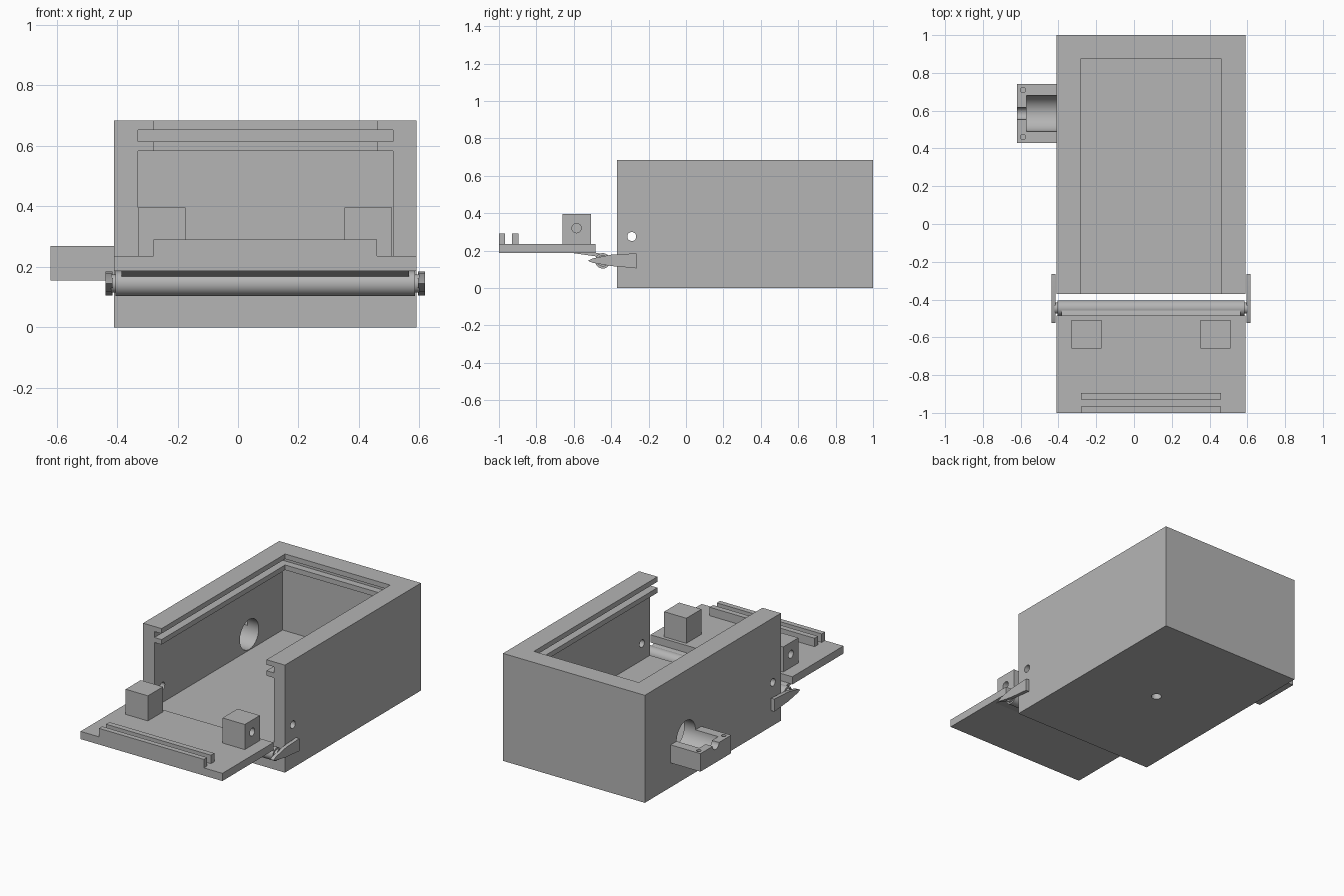
import bpy, bmesh
from mathutils import Matrix, Vector

old = bpy.data.objects.get("Cube")
if old:
    bpy.data.objects.remove(old, do_unlink=True)

grey = bpy.data.materials.new("plain grey")
grey.use_nodes = True
COLOUR = (0.46, 0.46, 0.46, 1)
grey.diffuse_color = COLOUR
grey.node_tree.nodes["Principled BSDF"].inputs["Base Color"].default_value = COLOUR


def finish(name, bm):
    bmesh.ops.recalc_face_normals(bm, faces=bm.faces)
    mesh = bpy.data.meshes.new(name)
    bm.to_mesh(mesh)
    bm.free()
    mesh.materials.append(grey)
    ob = bpy.data.objects.new(name, mesh)
    bpy.context.scene.collection.objects.link(ob)
    return ob


def box(name, x, y, z):
    bm = bmesh.new()
    bmesh.ops.create_cube(bm, size=1)
    for v in bm.verts:
        v.co = [lo + (c + 0.5) * (hi - lo) for c, (lo, hi) in zip(v.co, (x, y, z))]
    return finish(name, bm)


def rod(name, axis, radius, start, length, sides=48):
    """Cylinder running from start along the x or z axis."""
    bm = bmesh.new()
    bmesh.ops.create_cone(bm, cap_ends=True, segments=sides,
                          radius1=radius, radius2=radius, depth=length)
    bmesh.ops.translate(bm, verts=bm.verts, vec=(0, 0, length / 2))
    turn = Matrix.Rotation(1.5707963, 4, 'Y') if axis == 'x' else Matrix()
    bmesh.ops.transform(bm, verts=bm.verts, matrix=Matrix.Translation(start) @ turn)
    return finish(name, bm)


def prism(name, profile, x0, x1):
    """Extrude a y-z profile along x."""
    bm = bmesh.new()
    face = bm.faces.new([bm.verts.new((x0, y, z)) for y, z in profile])
    geom = bmesh.ops.extrude_face_region(bm, geom=[face])["geom"]
    verts = [g for g in geom if isinstance(g, bmesh.types.BMVert)]
    bmesh.ops.translate(bm, verts=verts, vec=Vector((x1 - x0, 0, 0)))
    return finish(name, bm)


def cut(ob, *cutters):
    bpy.context.view_layer.objects.active = ob
    for cutter in cutters:
        cutter.hide_render = True
        mod = ob.modifiers.new("cut", 'BOOLEAN')
        mod.operation = 'DIFFERENCE'
        mod.solver = 'EXACT'
        mod.object = cutter
        bpy.ops.object.modifier_apply(modifier=mod.name)
        bpy.data.objects.remove(cutter, do_unlink=True)


# Open-fronted case with a lid slot running round its rim
MID = 0.09
wide, neck = (-0.33, 0.513), (-0.28, 0.46)
case = box("case", (-0.41, 0.59), (-0.37, 1.0), (0, 0.685))
cut(case,
    box("cavity", wide, (-0.6, 0.92), (0.17, 0.583)),
    box("lid_slot", wide, (-0.6, 0.92), (0.615, 0.653)),
    box("top_opening", neck, (-0.7, 0.875), (0.5, 0.8)),
    rod("hinge_holes", 'x', 0.024, (-0.7, -0.29, 0.275), 1.6),
    rod("cable_hole", 'x', 0.095, (-0.6, 0.585, 0.27), 0.4),
    rod("bottom_hole", 'z', 0.03, (MID, 0.315, -0.05), 0.1))

# Side cradle with a half-round groove and screw holes
cradle = box("side_cradle", (-0.62, -0.41), (0.43, 0.74), (0.155, 0.27))
cut(cradle,
    rod("groove", 'x', 0.095, (-0.57, 0.585, 0.27), 0.3),
    rod("outlet", 'x', 0.032, (-0.7, 0.585, 0.27), 0.3),
    *[rod("screw_hole", 'z', 0.014, (-0.588, y, 0.18), 0.2, 24) for y in (0.46, 0.71)])

# Lowered door with two rails that fit the case rim
box("door_panel", (-0.41, 0.59), (-1.0, -0.485), (0.187, 0.236))
for label, y in (("outer", (-1.0, -0.967)), ("inner", (-0.93, -0.895))):
    box(label + "_door_rail", neck, y, (0.23, 0.29))

# Hinge blocks with blind pin holes on their outer faces
for label, side in (("left", 1), ("right", -1)):
    xs = sorted((MID + side * 0.263, MID + side * 0.42))
    block = box(label + "_hinge_block", xs, (-0.66, -0.508), (0.23, 0.396))
    start = MID + (0.35 if side > 0 else -0.5)
    cut(block, rod("pin_hole", 'x', 0.025, (start, -0.585, 0.32), 0.15))

# Roller under the door edge, held by a wedge
rod("roller", 'x', 0.041, (-0.405, -0.445, 0.145), 0.99)
prism("roller_wedge", [(-0.63, 0.19), (-0.455, 0.165), (-0.455, 0.183), (-0.49, 0.19)],
      -0.385, 0.565)

# Tapered arms and pins at both ends of the roller
arm = [(-0.525, 0.145), (-0.5, 0.158), (-0.4, 0.178), (-0.265, 0.185),
       (-0.265, 0.105), (-0.335, 0.112), (-0.4, 0.117), (-0.5, 0.135)]
for label, side in (("left", 1), ("right", -1)):
    a, b = sorted((MID + side * 0.505, MID + side * 0.528))
    prism(label + "_arm", arm, a, b)
    start = MID + (0.49 if side > 0 else -0.51)
    rod(label + "_arm_pin", 'x', 0.03, (start, -0.445, 0.145), 0.02)

# Smooth the round surfaces and keep the edges sharp
bpy.ops.object.select_all(action='DESELECT')
for ob in bpy.context.scene.objects:
    if ob.type == 'MESH':
        ob.select_set(True)
        bpy.context.view_layer.objects.active = ob
bpy.ops.object.shade_smooth_by_angle(angle=0.5)
